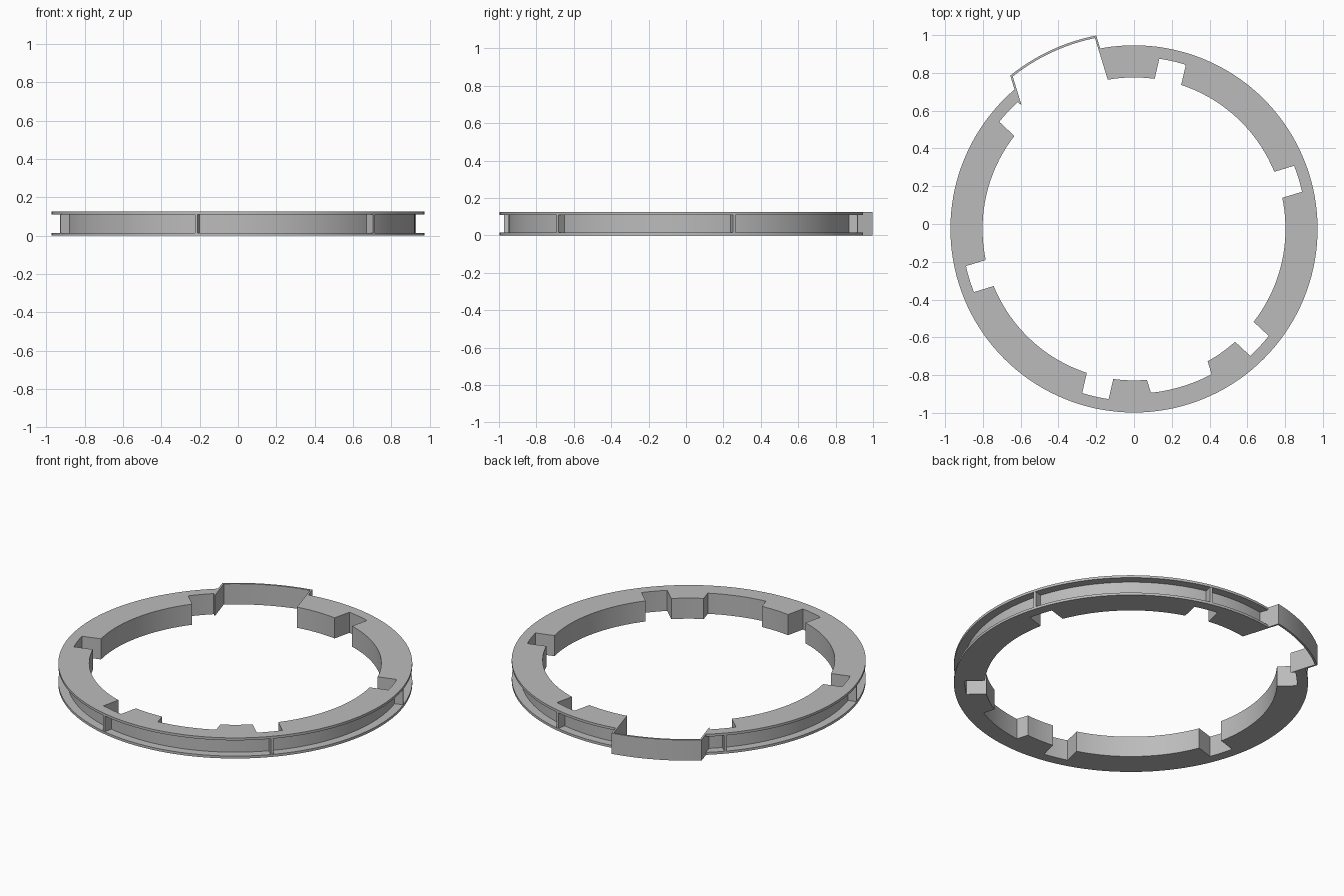
import bpy, bmesh, math

cube = bpy.data.objects.get("Cube")
if cube:
    bpy.data.objects.remove(cube, do_unlink=True)

HEIGHT = 0.125
FLANGE = 0.015
R_OUT, R_WALL, R_IN = 0.972, 0.922, 0.802
R_NOTCH, R_RECESS, R_TAB = 0.911, 0.872, 1.043
CENTRE_Y = -0.026
SEGMENTS = 144

grey = bpy.data.materials.new("light grey")
grey.use_nodes = True
grey.diffuse_color = (0.5, 0.5, 0.5, 1)
grey.node_tree.nodes["Principled BSDF"].inputs["Base Color"].default_value = (0.5, 0.5, 0.5, 1)


def finish(name, bm):
    bmesh.ops.recalc_face_normals(bm, faces=bm.faces)
    mesh = bpy.data.meshes.new(name)
    bm.to_mesh(mesh)
    bm.free()
    mesh.materials.append(grey)
    obj = bpy.data.objects.new(name, mesh)
    obj.location.y = CENTRE_Y
    bpy.context.collection.objects.link(obj)
    return obj


def lathe(name, profile):
    """Revolve a closed (radius, z) profile around the z axis."""
    bm = bmesh.new()
    rings = []
    for i in range(SEGMENTS):
        a = math.tau * i / SEGMENTS
        rings.append([bm.verts.new((r * math.cos(a), r * math.sin(a), z)) for r, z in profile])
    n = len(profile)
    for i in range(SEGMENTS):
        p, q = rings[i], rings[(i + 1) % SEGMENTS]
        for j in range(n):
            k = (j + 1) % n
            bm.faces.new((p[j], q[j], q[k], p[k]))
    return finish(name, bm)


def arc_block(name, angle, u0, u1, r0, r1, z0, z1, steps=10):
    """Block with parallel sides at u0 and u1 and curved ends at r0 and r1."""
    a = math.radians(angle)
    c, s = math.cos(a), math.sin(a)
    us = [u0 + (u1 - u0) * i / steps for i in range(steps + 1)]
    outline = [(u, math.sqrt(r1 * r1 - u * u)) for u in us]
    outline += [(u, math.sqrt(r0 * r0 - u * u)) for u in reversed(us)]
    bm = bmesh.new()
    base = bm.faces.new([bm.verts.new((v * c + u * s, v * s - u * c, z0)) for u, v in outline])
    top = bmesh.ops.extrude_face_region(bm, geom=[base])["geom"]
    verts = [g for g in top if isinstance(g, bmesh.types.BMVert)]
    bmesh.ops.translate(bm, verts=verts, vec=(0, 0, z1 - z0))
    return finish(name, bm)


def select_only(obj):
    bpy.ops.object.select_all(action='DESELECT')
    obj.select_set(True)
    bpy.context.view_layer.objects.active = obj


def combine(target, tool, operation):
    mod = target.modifiers.new("cut", 'BOOLEAN')
    mod.operation, mod.solver, mod.object = operation, 'EXACT', tool
    select_only(target)
    bpy.ops.object.modifier_apply(modifier=mod.name)
    bpy.data.objects.remove(tool, do_unlink=True)


def cutter(angle, u0, u1, r1, steps=10):
    return arc_block("cutter", angle, u0, u1, 0.6, r1, -0.1, HEIGHT + 0.1, steps)


# Grooved ring with a flange at the top and bottom
ring = lathe("ring", [(R_IN, 0), (R_OUT, 0), (R_OUT, FLANGE), (R_WALL, FLANGE),
                      (R_WALL, HEIGHT - FLANGE), (R_OUT, HEIGHT - FLANGE),
                      (R_OUT, HEIGHT), (R_IN, HEIGHT)])

# Raised thin-walled tab bridging the opening at the back
combine(ring, arc_block("tab", 107, -0.389, 0.108, 0.85, R_TAB, 0, HEIGHT, 24), 'UNION')
combine(ring, cutter(107, -0.378, 0.098, R_TAB - 0.012, 24), 'DIFFERENCE')

# Wide shallow recess at the front
combine(ring, cutter(-73, -0.168, 0.168, R_RECESS, 16), 'DIFFERENCE')

# Six inner notches, each with a rib in the outer groove
for i in range(6):
    angle = 17 + 60 * i
    combine(ring, cutter(angle, -0.072, 0.072, R_NOTCH), 'DIFFERENCE')
    arc_block(f"groove_rib_{i + 1}", angle, -0.007, 0.007, R_WALL - 0.005, R_OUT - 0.002,
              FLANGE - 0.003, HEIGHT - FLANGE + 0.003, 2)

select_only(ring)
bpy.ops.object.shade_smooth_by_angle(angle=math.radians(25))
